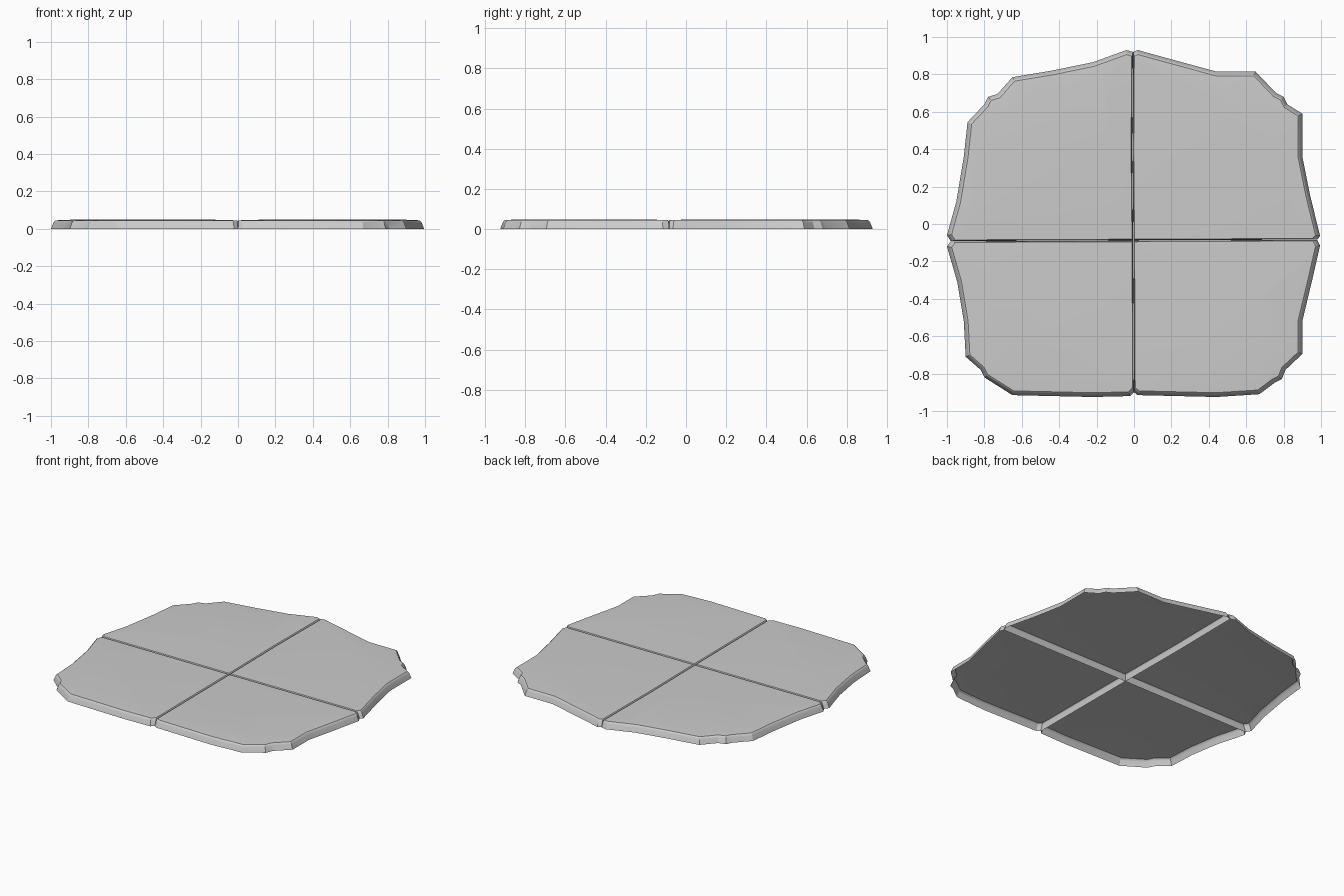
import bpy
import bmesh
from mathutils import Vector

cube = bpy.data.objects.get("Cube")
if cube:
    bpy.data.objects.remove(cube, do_unlink=True)

SEAM_X, SEAM_Y = -0.003, -0.09

stone = bpy.data.materials.new("grey stone")
stone.use_nodes = True
stone.diffuse_color = (0.6, 0.6, 0.6, 1)
stone.node_tree.nodes["Principled BSDF"].inputs["Base Color"].default_value = (0.6, 0.6, 0.6, 1)


def is_seam(a, b):
    """True where an outline edge lies along one of the two cracks."""
    on_x = all(abs(p.x - SEAM_X) < 0.012 for p in (a, b))
    on_y = all(abs(p.y - SEAM_Y) < 0.012 for p in (a, b))
    return on_x or on_y


def inset_outline(points, seam_inset, rim_inset):
    """Move every outline edge inwards, cracks and outer rim by their own amount."""
    result = []
    for i, p in enumerate(points):
        before, after = points[i - 1], points[(i + 1) % len(points)]
        d1, d2 = (p - before).normalized(), (after - p).normalized()
        n1, n2 = Vector((-d1.y, d1.x)), Vector((-d2.y, d2.x))
        w1 = seam_inset if is_seam(before, p) else rim_inset
        w2 = seam_inset if is_seam(p, after) else rim_inset
        turn = d1.cross(d2)
        if abs(turn) < 0.2:
            move = (n1 + n2).normalized() * (w1 + w2) / 2
        else:
            move = (d2 * w1 - d1 * w2) / turn
        limit = 1.6 * max(w1, w2)
        if move.length > limit:
            move = move.normalized() * limit
        result.append(p + move)
    return result


def slab(name, outline):
    """Stack insets of the outline into a worn stone shell, open underneath."""
    points = [Vector(p) for p in outline]
    area = sum(points[i - 1].cross(p) for i, p in enumerate(points))
    if area < 0:
        points.reverse()
    bm = bmesh.new()

    def ring(loop, z):
        return [bm.verts.new((p.x, p.y, z)) for p in loop]

    # height, inset at the cracks, inset at the outer rim
    levels = [(0, 0, 0), (0.032, 0.001, 0.012),
              (0.039, 0.002, 0.016), (0.045, 0.006, 0.023)]
    rings = [ring(inset_outline(points, s, r), z) for z, s, r in levels]
    top = inset_outline(points, 0.006, 0.023)
    middle = sum(top, Vector((0, 0))) / len(top)
    rings.append(ring([middle.lerp(p, 0.75) for p in top], 0.049))
    for low, high in zip(rings, rings[1:]):
        for i in range(len(low)):
            bm.faces.new((low[i - 1], low[i], high[i], high[i - 1]))
    bm.faces.new(rings[-1])

    mesh = bpy.data.meshes.new(name)
    bm.to_mesh(mesh)
    bm.free()
    mesh.materials.append(stone)
    obj = bpy.data.objects.new(name, mesh)
    bpy.context.collection.objects.link(obj)
    bpy.ops.object.select_all(action="DESELECT")
    obj.select_set(True)
    bpy.context.view_layer.objects.active = obj
    bpy.ops.object.shade_smooth_by_angle(angle=0.4)


# Four slabs, each an irregular outline starting at the crossing of the cracks
slab("back_left_slab", [
    (-.003, -.087), (.98, -.083), (.995, -.065), (.94, .16), (.9, .36), (.9, .59),
    (.82, .64), (.8, .68), (.76, .7), (.65, .815), (.44, .815), (.22, .875),
    (.02, .93), (-.004, .92), (-.008, .4)])
slab("back_right_slab", [
    (-.005, -.087), (-.01, .4), (-.006, .92), (-.04, .93), (-.22, .865), (-.44, .82),
    (-.65, .785), (-.73, .695), (-.78, .68), (-.8, .64), (-.89, .545),
    (-.91, .36), (-.95, .12), (-1, -.06), (-.98, -.091)])
slab("front_right_slab", [
    (-.005, -.089), (-.98, -.093), (-1, -.12), (-.945, -.31), (-.91, -.52),
    (-.9, -.71), (-.82, -.78), (-.8, -.82), (-.65, -.915), (-.22, -.925),
    (-.02, -.92), (-.001, -.9)])
slab("front_left_slab", [
    (-.003, -.089), (.001, -.9), (.02, -.915), (.44, -.925), (.67, -.91),
    (.75, -.85), (.79, -.83), (.81, -.78), (.9, -.695), (.9, -.52),
    (.955, -.29), (.995, -.115), (.98, -.085)])
